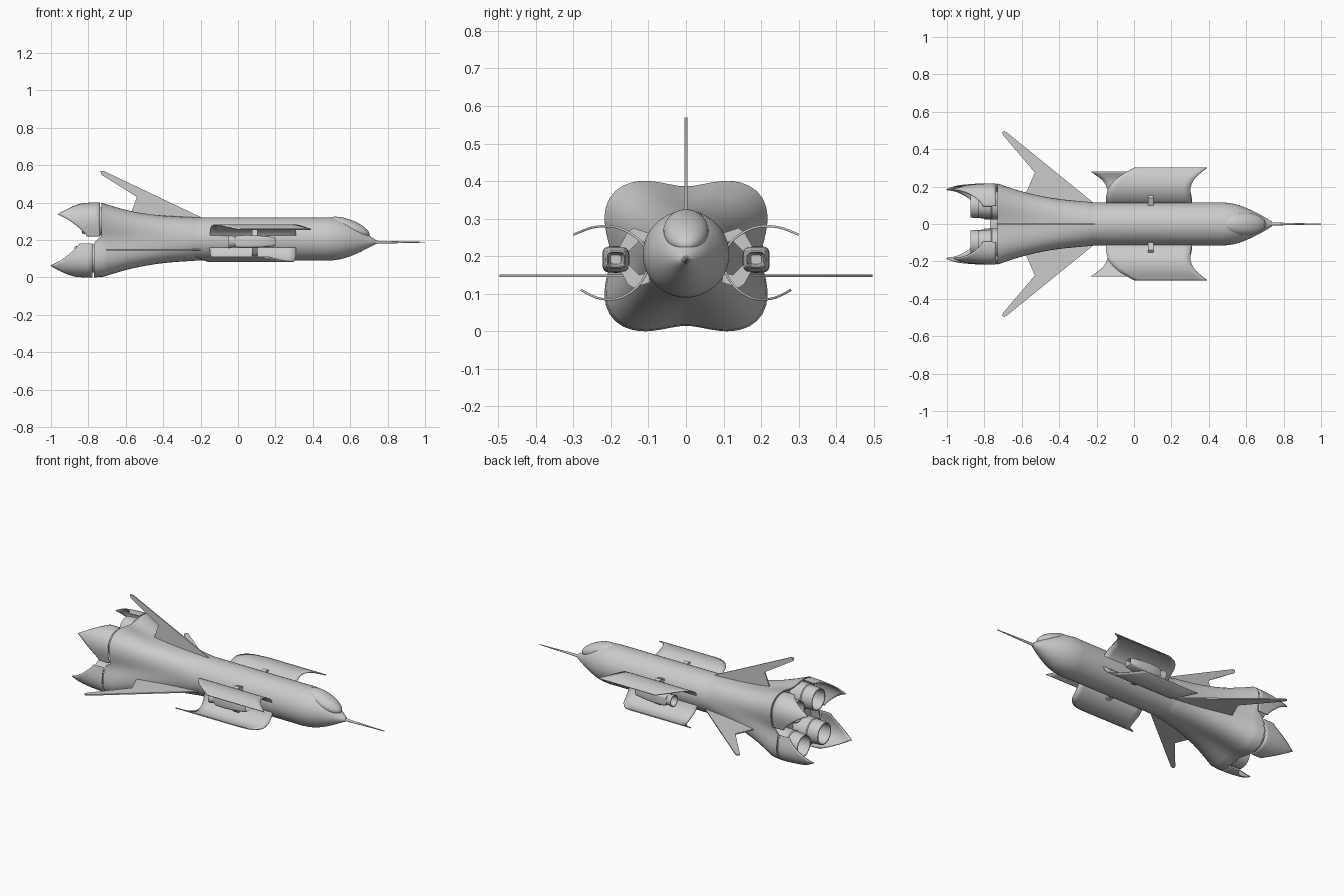
import bpy, bmesh, math
from mathutils import Vector, Matrix

if "Cube" in bpy.data.objects:
    bpy.data.objects.remove(bpy.data.objects["Cube"])

N = 64


def finish(name, bm, angle=35, thickness=0):
    bmesh.ops.recalc_face_normals(bm, faces=bm.faces)
    me = bpy.data.meshes.new(name)
    bm.to_mesh(me)
    bm.free()
    ob = bpy.data.objects.new(name, me)
    bpy.context.collection.objects.link(ob)
    if thickness:
        m = ob.modifiers.new("thickness", 'SOLIDIFY')
        m.thickness = thickness
        m.offset = 0
    bpy.ops.object.select_all(action='DESELECT')
    ob.select_set(True)
    bpy.context.view_layer.objects.active = ob
    bpy.ops.object.shade_smooth_by_angle(angle=math.radians(angle))
    return ob


def skin(bm, rings, closed=True, caps=True):
    vs = [[bm.verts.new(p) for p in r] for r in rings]
    n = len(rings[0])
    for a, b in zip(vs, vs[1:]):
        for i in range(n if closed else n - 1):
            j = (i + 1) % n
            bm.faces.new((a[i], a[j], b[j], b[i]))
    if closed and caps:
        bm.faces.new(vs[0])
        bm.faces.new(vs[-1])


def spline(rows, steps):
    """Smooth curve through rows of numbers (Catmull-Rom)."""
    out = []
    for i in range(len(rows) - 1):
        q = [rows[max(i - 1, 0)], rows[i], rows[i + 1], rows[min(i + 2, len(rows) - 1)]]
        for k in range(steps):
            t = k / steps
            out.append([0.5 * (2 * b + (c - a) * t + (2 * a - 5 * b + 4 * c - d) * t * t
                               + (3 * b - a - 3 * c + d) * t ** 3) for a, b, c, d in zip(*q)])
    return out + [list(rows[-1])]


def lobe(th, t):
    """Radius factor, from round (t=0) to four-lobed (t=1)."""
    return 1 + t * ((1 - 0.138 * math.cos(4 * th)) / 0.927 - 1)


def section(x, w, top, bot, t):
    zc, h, ring = (top + bot) / 2, (top - bot) / 2, []
    for i in range(N):
        th = 2 * math.pi * i / N
        f = lobe(th, t)
        ring.append(Vector((x, w * f * math.cos(th), zc + h * f * math.sin(th))))
    return ring


# Fuselage: x, half width, top, bottom, lobedness
stations = [(0.738, 0.012, 0.2, 0.178, 0), (0.70, 0.036, 0.225, 0.16, 0), (0.65, 0.063, 0.265, 0.134, 0),
            (0.60, 0.086, 0.292, 0.113, 0), (0.55, 0.104, 0.311, 0.098, 0), (0.49, 0.114, 0.32, 0.09, 0),
            (0.40, 0.115, 0.32, 0.09, 0), (-0.15, 0.115, 0.32, 0.09, 0), (-0.25, 0.12, 0.323, 0.087, 0.1),
            (-0.40, 0.137, 0.334, 0.073, 0.35), (-0.55, 0.166, 0.354, 0.047, 0.65),
            (-0.66, 0.195, 0.38, 0.02, 0.88), (-0.73, 0.217, 0.4, 0.0, 1)]
rings = [section(*s) for s in spline(stations, 4)]
for p in rings[-1]:                       # stepped tail end
    p.x -= 0.04 * min(max((0.22 - p.z) / 0.03, 0), 1)
for sc, dx in ((0.955, 0), (0.94, 0.05)):  # rim and recess
    rings.append([Vector((p.x + dx, p.y * sc, 0.2 + (p.z - 0.2) * sc)) for p in rings[-1]])
bm = bmesh.new()
skin(bm, rings)
finish("fuselage", bm)

# Canopy
bm = bmesh.new()
bmesh.ops.create_uvsphere(bm, u_segments=40, v_segments=24, radius=1,
                          matrix=Matrix.Translation((0.592, 0, 0.267))
                          @ Matrix.Rotation(math.radians(21), 4, 'Y')
                          @ Matrix.Diagonal((0.118, 0.06, 0.042, 1)))
finish("canopy", bm)


def tube(name, profile, y, z, segs=32, caps=False, thickness=0):
    bm = bmesh.new()
    skin(bm, [[(x, y + r * math.cos(2 * math.pi * i / segs), z + r * math.sin(2 * math.pi * i / segs))
               for i in range(segs)] for x, r in profile], caps=caps)
    return finish(name, bm, thickness=thickness)


# Nose probe
tube("nose_probe", [(0.72, 0.012), (0.745, 0.008), (0.87, 0.005), (1.0, 0.002)], 0, 0.188, 16, True)

# Engines and tail petals
for sy in (1, -1):
    for sz in (1, -1):
        tag = ("upper" if sz > 0 else "lower") + ("_left" if sy > 0 else "_right")
        x0 = -0.73 if sz > 0 else -0.77
        tube("nozzle_" + tag, [(x0 + 0.07, 0.075), (x0 - 0.03, 0.075), (x0 - 0.035, 0.07),
                               (x0 - 0.105, 0.066), (x0 - 0.105, 0.06), (x0 - 0.02, 0.052),
                               (x0 + 0.01, 0.03), (x0 + 0.01, 0.001)], sy * 0.1, 0.2 + sz * 0.1)
        bm, strips = bmesh.new(), []
        for i in range(33):
            u = i / 16 - 1
            th = math.radians(39 + (27 if u > 0 else 33) * u)
            length = 0.07 + 0.155 * (1 - abs(u)) ** 1.4
            strip = []
            for k in range(9):
                d = length * k / 8
                f = lobe(th, 1) * (1 - 0.09 * (d / 0.225) ** 2) * 0.985
                strip.append((x0 - 0.008 - d, sy * 0.217 * f * math.cos(th),
                              0.2 + sz * 0.2 * f * math.sin(th)))
            strips.append(strip)
        skin(bm, strips, closed=False)
        finish("tail_petal_" + tag, bm, thickness=0.006)


def plate(name, pts, offset):
    bm = bmesh.new()
    f = bm.faces.new([bm.verts.new(Vector(p) - Vector(offset) / 2) for p in pts])
    g = bmesh.ops.extrude_face_region(bm, geom=[f])
    bmesh.ops.translate(bm, verts=[v for v in g["geom"] if isinstance(v, bmesh.types.BMVert)], vec=offset)
    return finish(name, bm)


# Tail fin and wings
plate("tail_fin", [(x, 0, z) for x, z in [(-0.19, 0.318), (-0.19, 0.30), (-0.58, 0.30), (-0.57, 0.35),
                                          (-0.54, 0.43), (-0.732, 0.55), (-0.735, 0.568), (-0.72, 0.57)]],
      (0, 0.007, 0))
wing = [(-0.2, 0.1), (-0.6, 0.1), (-0.58, 0.16), (-0.53, 0.275), (-0.70, 0.475), (-0.705, 0.49),
        (-0.695, 0.497), (-0.68, 0.49)]

# Curved side panels: y, z above centre, leading x, trailing x
panel = [(0.105, 0.02, 0.312, -0.15), (0.125, 0.048, 0.308, -0.15), (0.16, 0.072, 0.302, -0.146),
         (0.2, 0.084, 0.304, -0.132), (0.25, 0.081, 0.33, -0.085), (0.3, 0.062, 0.39, 0.0)]


def box_round(x, y, z, hy, hz, power=0.45, n=32):
    ring = []
    for i in range(n):
        c, s = math.cos(2 * math.pi * i / n), math.sin(2 * math.pi * i / n)
        ring.append((x, y + hy * math.copysign(abs(c) ** power, c), z + hz * math.copysign(abs(s) ** power, s)))
    return ring


for sy, side in ((1, "_left"), (-1, "_right")):
    plate("wing" + side, [(x, sy * y, 0.148) for x, y in wing], (0, 0, 0.007))

    for up in (True, False):
        tag = ("upper" if up else "lower") + side
        bm, rows = bmesh.new(), []
        for y, h, lead, trail in spline(panel, 5):
            if not up:                    # lower panels sweep the other way
                y, h = 0.105 + (y - 0.105) * 0.9, h * 1.13
            z = 0.195 + h if up else 0.18 - h
            row = []
            for k in range(13):
                x = trail + (lead - trail) * k / 12
                row.append((x if up else 0.16 - x, sy * y, z))
            rows.append(row)
        skin(bm, rows, closed=False)
        finish("curved_panel_" + tag, bm, thickness=0.006)

        # Pod struts
        e = 1 if up else -1
        plate("pod_strut_" + tag, [(0.09, sy * y, 0.195 + e * z) for y, z in
                                   [(0.095, 0.065), (0.14, 0.08), (0.155, 0.07), (0.18, 0.025),
                                    (0.155, 0.015), (0.125, 0.045), (0.1, 0.04)]], (0.03, 0, 0))

    # Side engine pod with square intake and round nozzle
    y, z = sy * 0.187, 0.191
    bm = bmesh.new()
    skin(bm, [box_round(*a) for a in [
        (0.10, y, z, 0.014, 0.012), (0.19, y, z, 0.02, 0.017), (0.2, y, z, 0.023, 0.02),
        (0.195, y, z, 0.027, 0.024), (0.12, y, z, 0.034, 0.032), (0.06, y, z, 0.036, 0.035),
        (0.0, y, z, 0.035, 0.034), (-0.015, y, z, 0.029, 0.028)]])
    finish("engine_pod" + side, bm)
    tube("pod_nozzle" + side, [(0.0, 0.028), (-0.02, 0.03), (-0.05, 0.036), (-0.05, 0.031),
                               (-0.01, 0.022), (-0.01, 0.001)], y, z)
